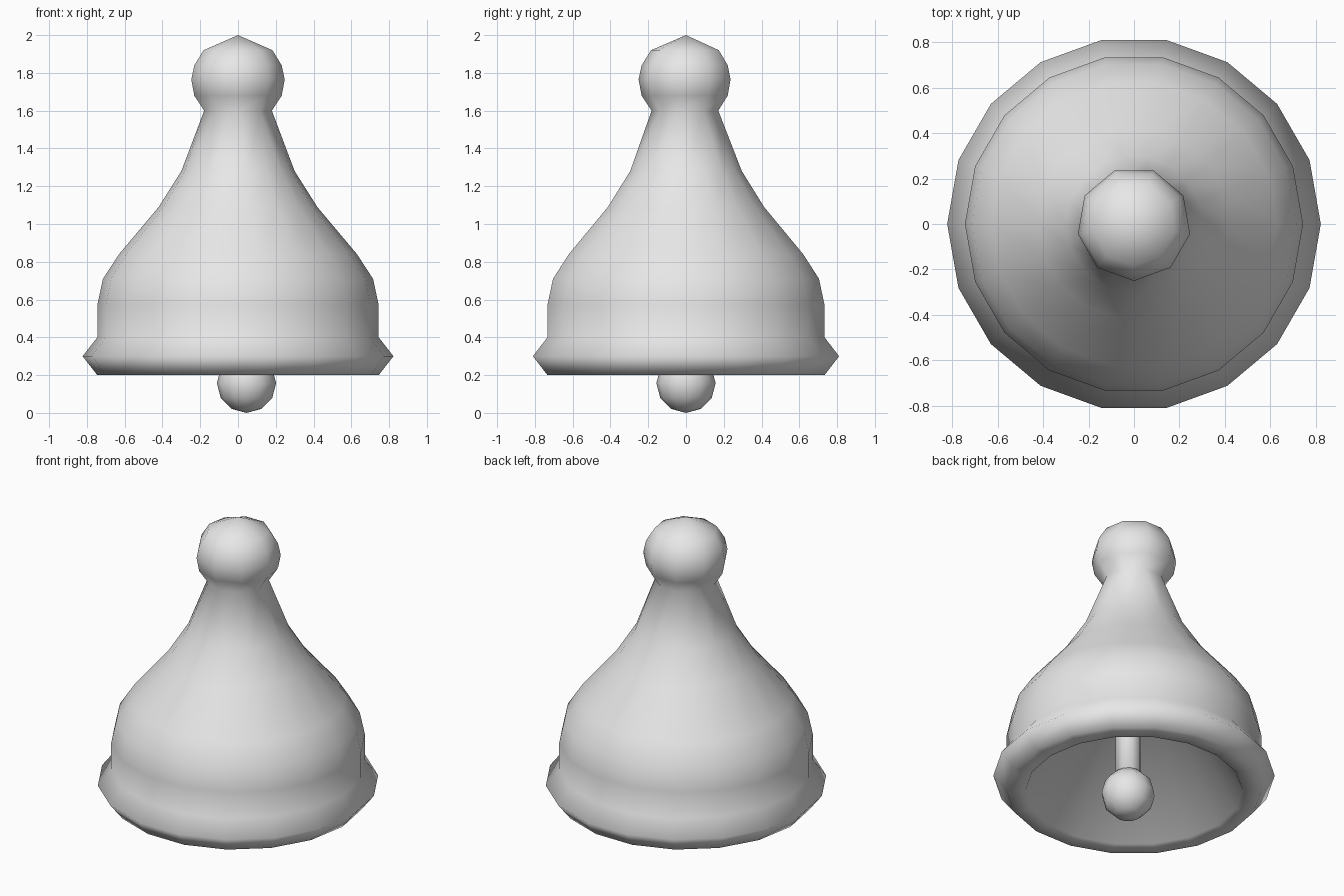
import bpy, bmesh, math

cube = bpy.data.objects.get("Cube")
if cube:
    bpy.data.objects.remove(cube, do_unlink=True)

metal = bpy.data.materials.new("light grey")
metal.use_nodes = True
metal.diffuse_color = (0.8, 0.8, 0.8, 1)
metal.node_tree.nodes["Principled BSDF"].inputs["Base Color"].default_value = (0.8, 0.8, 0.8, 1)


def ring(bm, r, z, sides, start, x):
    """One circle of vertices, or a repeated pole vertex when r is 0."""
    if r == 0:
        return [bm.verts.new((x, 0, z))] * sides
    angles = [math.radians(start) + 2 * math.pi * i / sides for i in range(sides)]
    return [bm.verts.new((x + r * math.cos(a), r * math.sin(a), z)) for a in angles]


def lathe(name, sections, x=0.0):
    """Join (profile, sides, start angle) sections; the side count may halve between them."""
    bm = bmesh.new()
    rings = [ring(bm, r, z, sides, start, x)
             for profile, sides, start in sections for r, z in profile]
    for a, b in zip(rings, rings[1:]):
        n, m = len(a), len(b)
        for i in range(n):
            j = (i + 1) % n
            k = i * m // n
            after = j * m // n
            corners = dict.fromkeys((a[i], a[j], b[after], b[k]))
            bm.faces.new(list(corners))
    bmesh.ops.recalc_face_normals(bm, faces=bm.faces)
    for f in bm.faces:
        f.smooth = True
    mesh = bpy.data.meshes.new(name)
    bm.to_mesh(mesh)
    bm.free()
    mesh.materials.append(metal)
    obj = bpy.data.objects.new(name, mesh)
    bpy.context.collection.objects.link(obj)
    return obj


# Bell: conical hollow, lip and flared wall, flowing into a nine-sided knob
wall = [(0, 1.35), (0.635, 0.20), (0.745, 0.20), (0.823, 0.30), (0.745, 0.40), (0.745, 0.57),
        (0.715, 0.71), (0.63, 0.84), (0.42, 1.09), (0.30, 1.28)]
knob = [(0.182, 1.60), (0.235, 1.68), (0.251, 1.765), (0.235, 1.84), (0.185, 1.92), (0, 2.0)]
lathe("bell_body", [(wall, 18, -100), (knob, 9, -90)])

# Clapper, hanging slightly off centre
OFFSET = 0.045
rod = [(0, 0.2), (0.078, 0.2), (0.078, 1.2), (0, 1.2)]
lathe("clapper_rod", [(rod, 8, 22.5)], OFFSET)
R = 0.157
ball = [(R * math.sin(math.pi * k / 6) if 0 < k < 6 else 0,
         R - R * math.cos(math.pi * k / 6)) for k in range(7)]
lathe("clapper_ball", [(ball, 12, 0)], OFFSET)
